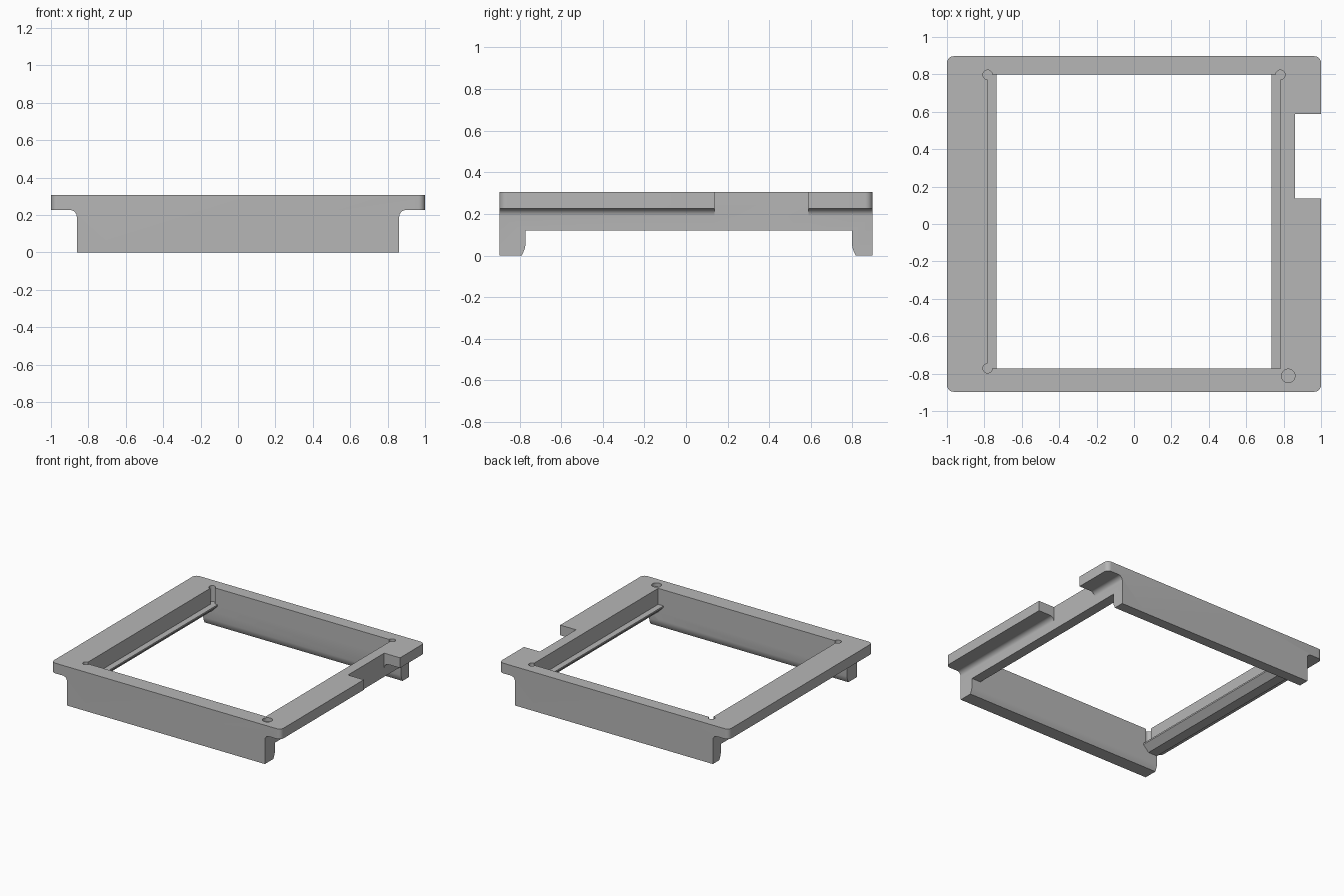
import bpy
import bmesh
from math import cos, sin, pi
from mathutils import Vector

if "Cube" in bpy.data.objects:
    bpy.data.objects.remove(bpy.data.objects["Cube"])

HALF_Y = 0.897
TOP, FLANGE_Z, LEDGE_Z, SIDE_Z = 0.306, 0.226, 0.18, 0.12
WALL_X, POCKET_X, LEDGE_X = 0.862, 0.783, 0.736
Y0, Y1 = -0.772, 0.798

grey = bpy.data.materials.new("plain grey")
grey.use_nodes = True
grey.diffuse_color = (0.47, 0.47, 0.47, 1)
grey.node_tree.nodes["Principled BSDF"].inputs["Base Color"].default_value = grey.diffuse_color


def prism(name, points, axis, lo, hi):
    """Extrude a closed 2D outline along one axis."""
    place = {"X": lambda a, b: (lo, a, b),
             "Y": lambda a, b: (a, lo, b),
             "Z": lambda a, b: (a, b, lo)}[axis]
    step = Vector([hi - lo if axis == k else 0 for k in "XYZ"])
    bm = bmesh.new()
    face = bm.faces.new([bm.verts.new(place(a, b)) for a, b in points])
    ext = bmesh.ops.extrude_face_region(bm, geom=[face])
    moved = [g for g in ext["geom"] if isinstance(g, bmesh.types.BMVert)]
    bmesh.ops.translate(bm, verts=moved, vec=step)
    bmesh.ops.recalc_face_normals(bm, faces=bm.faces)
    mesh = bpy.data.meshes.new(name)
    bm.to_mesh(mesh)
    bm.free()
    mesh.materials.append(grey)
    obj = bpy.data.objects.new(name, mesh)
    bpy.context.collection.objects.link(obj)
    return obj


def arc(cx, cy, r, start, end, n=8):
    return [(cx + r * cos(start + (end - start) * i / n),
             cy + r * sin(start + (end - start) * i / n)) for i in range(n + 1)]


def rect(x0, x1, y0, y1):
    return [(x0, y0), (x1, y0), (x1, y1), (x0, y1)]


def circle(x, y, r):
    return arc(x, y, r, 0, 2 * pi, 32)[:-1]


def mirrored(half):
    """Close a right-hand outline with its mirror image."""
    return half + [(-x, z) for x, z in reversed(half)]


def combine(target, tool, operation="DIFFERENCE"):
    mod = target.modifiers.new("shape", "BOOLEAN")
    mod.operation, mod.solver, mod.object = operation, "EXACT", tool
    bpy.context.view_layer.objects.active = target
    bpy.ops.object.modifier_apply(modifier=mod.name)
    bpy.data.objects.remove(tool)


# Body with overhanging side flanges and filleted undersides
R = 0.036
section = ([(WALL_X, 0)] + arc(WALL_X + R, FLANGE_Z - R, R, pi, pi / 2)
           + [(1, FLANGE_Z), (1, TOP)])
frame = prism("socket_frame", mirrored(section), "Y", -HALF_Y, HALF_Y)

# Rounded plan corners
C = 0.036
plan = []
for i, (sx, sy) in enumerate([(1, 1), (-1, 1), (-1, -1), (1, -1)]):
    plan += arc(sx * (1 - C), sy * (HALF_Y - C), C, i * pi / 2, (i + 1) * pi / 2)
combine(frame, prism("corner_trim", plan, "Z", -0.1, 0.5), "INTERSECT")

# Upper pocket, and the through opening with slanted ledge undersides
combine(frame, prism("pocket", rect(-POCKET_X, POCKET_X, Y0, Y1), "Z", LEDGE_Z, 0.5))
opening = [(POCKET_X, -0.1), (POCKET_X, SIDE_Z), (LEDGE_X, LEDGE_Z - 0.012), (LEDGE_X, 0.4)]
combine(frame, prism("opening", mirrored(opening), "Y", Y0, Y1))

# Side walls raised between the front and back walls, with eased lower edges
ease = [(0.018, -0.1), (0.018, 0), (0.011, 0.014), (0.004, 0.03), (0, 0.05), (0, SIDE_Z)]
under = [(Y1 + d, z) for d, z in ease] + [(Y0 - d, z) for d, z in reversed(ease)]
combine(frame, prism("underside", under, "X", -1.2, 1.2))

# Corner reliefs, index mark and edge notch
for x, y in [(-POCKET_X, Y1), (POCKET_X, Y1), (-POCKET_X, Y0)]:
    combine(frame, prism("relief", circle(x, y, 0.025), "Z", LEDGE_Z, 0.5))
combine(frame, prism("index_mark", circle(0.825, -0.812, 0.036), "Z", TOP - 0.03, 0.5))
combine(frame, prism("notch", rect(WALL_X, 1.2, 0.137, 0.588), "Z", -0.1, 0.5))

# Smooth fillets, crisp edges
bpy.ops.object.select_all(action="DESELECT")
frame.select_set(True)
bpy.context.view_layer.objects.active = frame
bpy.ops.object.shade_smooth_by_angle(angle=pi / 6)
